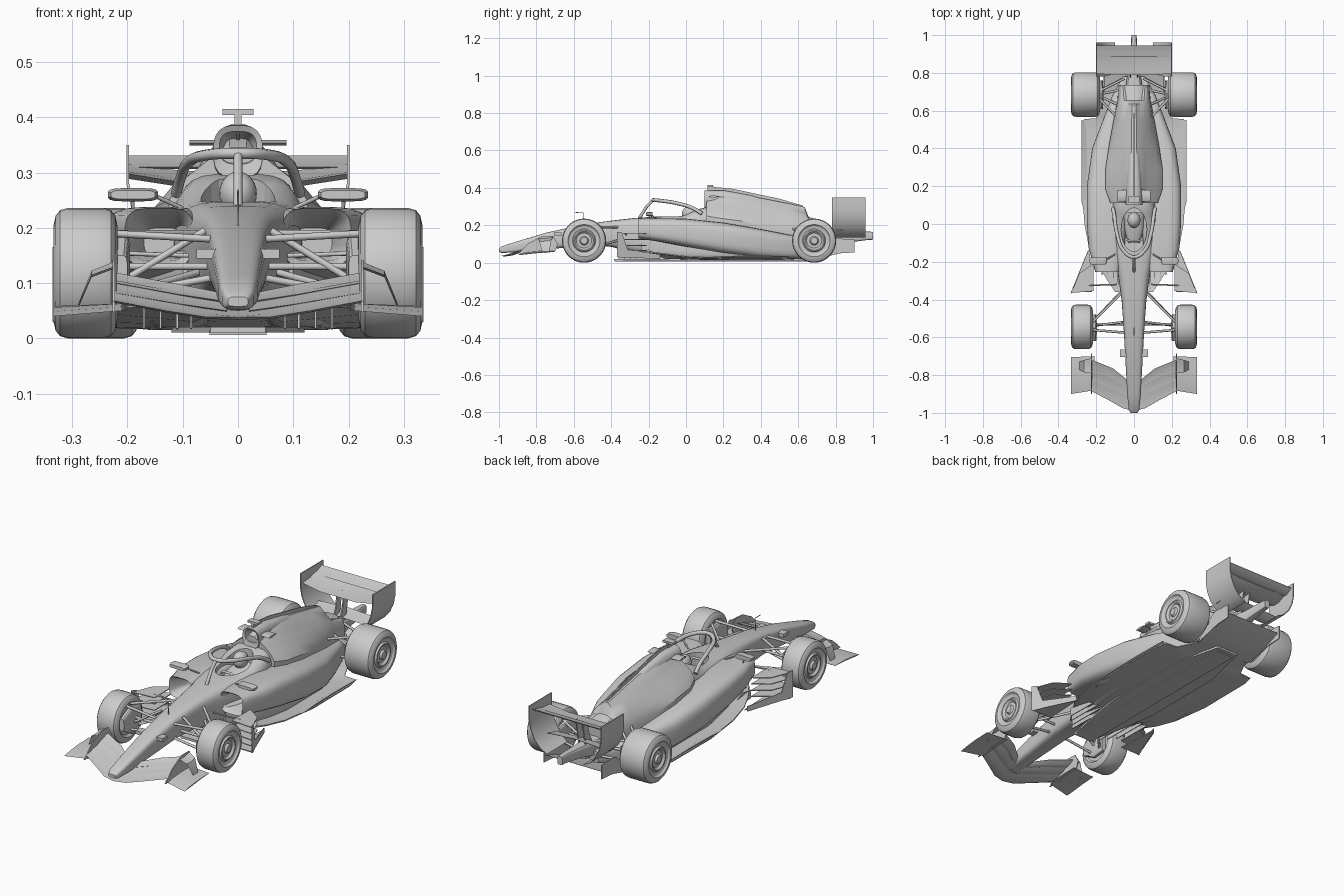
import bpy, bmesh, math


def make(name, rings, mirror=False, cap=True):
    """Skin a list of equal-length closed rings, optionally mirrored in x."""
    bm = bmesh.new()
    vs = [[bm.verts.new(p) for p in r] for r in rings]
    n = len(rings[0])
    for a, b in zip(vs, vs[1:]):
        for i in range(n):
            j = (i + 1) % n
            bm.faces.new((a[i], a[j], b[j], b[i]))
    if cap:
        bm.faces.new(vs[0])
        bm.faces.new(vs[-1])
    bmesh.ops.recalc_face_normals(bm, faces=bm.faces[:])
    me = bpy.data.meshes.new(name)
    bm.to_mesh(me)
    bm.free()
    ob = bpy.data.objects.new(name, me)
    bpy.context.collection.objects.link(ob)
    if mirror:
        ob.modifiers.new("mirror", 'MIRROR').use_mirror_merge = False
    return ob


def hull(name, rows, e=3.0, mirror=False, n=24):
    """Loft of rounded-box sections; row = y, x0, x1, z0, z1."""
    def s(v):
        return math.copysign(abs(v) ** (2 / e), v)
    rings = []
    for y, x0, x1, z0, z1 in rows:
        ang = [2 * math.pi * (i + .5) / n for i in range(n)]
        rings.append([((x0 + x1) / 2 + (x1 - x0) / 2 * s(math.cos(a)), y,
                       (z0 + z1) / 2 + (z1 - z0) / 2 * s(math.sin(a))) for a in ang])
    return make(name, rings, mirror)


def plate(name, pts, axis, at, t, mirror=False):
    """Flat polygon with thickness; axis x takes (y, z) points, axis z takes (x, y)."""
    def p(a, b, d):
        return (d, a, b) if axis == 'x' else (a, b, d)
    return make(name, [[p(a, b, at + d) for a, b in pts] for d in (-t / 2, t / 2)], mirror)


def wing(name, rows, t=.006, camber=-.006, mirror=True):
    """Aerofoil strip; row = x, lead y, lead z, trail y, trail z."""
    rings = []
    for x, ly, lz, ty, tz in rows:
        r = []
        for f, d in ((0, 0), (.2, .5), (.55, .5), (1, .1), (1, -.1), (.55, -.5), (.2, -.5)):
            r.append((x, ly + (ty - ly) * f,
                      lz + (tz - lz) * f + d * t + camber * 4 * f * (1 - f)))
        rings.append(r)
    return make(name, rings, mirror)


def tube(name, pts, r, mirror=False, smooth=False):
    cu = bpy.data.curves.new(name, 'CURVE')
    cu.dimensions = '3D'
    cu.bevel_depth, cu.bevel_resolution, cu.use_fill_caps = r, 2, True
    if smooth:
        sp = cu.splines.new('BEZIER')
        sp.bezier_points.add(len(pts) - 1)
        for b, p in zip(sp.bezier_points, pts):
            b.co = p
            b.handle_left_type = b.handle_right_type = 'AUTO'
    else:
        sp = cu.splines.new('POLY')
        sp.points.add(len(pts) - 1)
        for b, p in zip(sp.points, pts):
            b.co = (*p, 1)
    ob = bpy.data.objects.new(name, cu)
    bpy.context.collection.objects.link(ob)
    if mirror:
        ob.modifiers.new("mirror", 'MIRROR').use_mirror_merge = False


def box(name, x0, x1, y0, y1, z0, z1, mirror=False):
    return plate(name, [(x0, y0), (x1, y0), (x1, y1), (x0, y1)], 'z', (z0 + z1) / 2, z1 - z0, mirror)


def wheel(name, xi, xo, y):
    prof = [(xi + .012, .03), (xi + .01, .075), (xi, .085), (xi + .004, .104), (xi + .012, .114),
            (xi + .026, .118), (xo - .026, .118), (xo - .012, .114), (xo - .004, .104), (xo, .086),
            (xo - .008, .078), (xo - .012, .062), (xo - .004, .056), (xo - .004, .05),
            (xo - .014, .04), (xo - .012, .024), (xo - .002, .018), (xo - .002, .008)]
    n = 36
    make(name, [[(x, y + r * math.cos(2 * math.pi * i / n), .118 + r * math.sin(2 * math.pi * i / n))
                 for i in range(n)] for x, r in prof], True)


# wheels
wheel("front_wheels", .218, .334, -.545)
wheel("rear_wheels", .18, .334, .685)

# nose and central body: y, half width, z0, z1
body_rows = [(-1, .018, .058, .075), (-.985, .028, .052, .088), (-.9, .036, .056, .115),
             (-.75, .044, .07, .16), (-.55, .055, .09, .205), (-.4, .066, .085, .225),
             (-.27, .085, .05, .24), (-.15, .115, .03, .247), (-.02, .125, .02, .252),
             (.06, .12, .02, .285), (.12, .11, .02, .3), (.25, .09, .02, .27), (.5, .07, .03, .2), (.72, .05, .06, .15)]
body = hull("main_body", [(y, -w, w, a, b) for y, w, a, b in body_rows], 4, n=28)

# cockpit opening
cutter = make("cockpit_cutter", [[(.068 * math.cos(i * math.pi / 12), -.03 + .115 * math.sin(i * math.pi / 12), z)
                                  for i in range(24)] for z in (.17, .4)])
cutter.hide_render = True
cutter.hide_set(True)
mod = body.modifiers.new("opening", 'BOOLEAN')
mod.operation, mod.object, mod.solver = 'DIFFERENCE', cutter, 'EXACT'

# driver
bpy.ops.mesh.primitive_uv_sphere_add(segments=20, ring_count=12, radius=.038, location=(0, .02, .262))
helmet = bpy.context.object
helmet.name = "helmet"
helmet.scale = (.9, 1.1, 1.05)
hull("driver_torso", [(-.1, -.03, .03, .16, .2), (-.02, -.055, .055, .16, .225), (.06, -.055, .055, .16, .24)], 2.5)
tube("steering_wheel", [(-.035, -.085, .225), (-.02, -.09, .24), (.02, -.09, .24), (.035, -.085, .225)], .006)

# air intake and sloping engine cover: y, ridge w, ridge z, mid w, mid z, low w, low z
hull("air_intake", [(.16, -.02, .02, .33, .36), (.105, -.034, .034, .315, .375), (.1, -.045, .045, .29, .386),
                    (.2, -.043, .043, .25, .388), (.35, -.034, .034, .24, .36), (.45, -.022, .022, .22, .33)], 2.8, n=20)
cover = []
for y, ws, zt, wm, zm, wl, zl in [(.11, .03, .345, .07, .31, .125, .25), (.18, .034, .372, .076, .305, .15, .238),
                                  (.3, .032, .362, .08, .293, .15, .222), (.42, .028, .342, .08, .272, .132, .195),
                                  (.55, .024, .316, .076, .25, .108, .165), (.635, .022, .298, .072, .235, .092, .15),
                                  (.655, .04, .245, .07, .225, .088, .145), (.735, .05, .222, .07, .205, .08, .125)]:
    side = [(ws * .5, zt), (ws, zt - .012), ((ws + wm) / 2 - .002, (zt + zm) / 2), (wm, zm),
            ((wm + wl) / 2 + .006, (zm + zl) / 2 + .004), (wl, zl), (wl * .98, .06)]
    cover.append([(x, y, z) for x, z in side] + [(-x, y, z) for x, z in reversed(side)])
make("engine_cover", cover)
plate("engine_fin", [(.115, .37), (.12, .408), (.25, .395), (.5, .342), (.625, .305), (.65, .245), (.65, .2), (.3, .3)],
      'x', 0, .005)
box("camera_pod", -.028, .028, .115, .145, .404, .415)
box("camera_stem", -.006, .006, .115, .15, .38, .408)
wing("intake_winglet", [(.03, .12, .354, .18, .354), (.088, .12, .354, .18, .354)], .01, 0)

# halo
tube("halo_ring", [(.112, .085, .262), (.104, .04, .29), (.09, -.05, .318), (.056, -.14, .332), (0, -.175, .335),
                   (-.056, -.14, .332), (-.09, -.05, .318), (-.104, .04, .29), (-.112, .085, .262)], .01, smooth=True)
tube("halo_pillar", [(0, -.175, .335), (0, -.21, .3), (0, -.25, .238)], .008)

# undercut sidepods with recessed inlets, over a narrower lower body
hull("sidepods", [(-.14, .1, .17, .15, .2), (-.24, .09, .195, .14, .225), (-.255, .08, .205, .13, .236),
                  (-.13, .05, .24, .11, .238), (0, .04, .25, .085, .236), (.2, .04, .25, .05, .215),
                  (.4, .04, .222, .025, .18), (.55, .03, .165, .02, .15), (.68, .02, .115, .03, .13),
                  (.78, .01, .06, .06, .12)], 3.6, True)
hull("lower_body", [(-.24, .04, .1, .04, .16), (-.1, .04, .17, .02, .16), (.1, .04, .205, .015, .13),
                    (.4, .03, .2, .015, .1), (.6, .02, .12, .02, .08)], 4, True)

# mirrors
hull("mirrors", [(-.215, .15, .23, .252, .268), (-.2, .144, .236, .248, .272), (-.178, .146, .234, .249, .271)], 4, True, 16)
tube("mirror_stalks", [(.1, -.16, .235), (.15, -.19, .258)], .004, True)
tube("mirror_posts", [(.19, -.18, .23), (.19, -.19, .255)], .003, True)

# central floor with plank, raised tunnels either side and diffuser
half = [(.05, -.385), (.09, -.2), (.12, 0), (.12, .45), (.06, .7)]
plate("floor", half + [(-x, y) for x, y in reversed(half)], 'z', .016, .01)
box("plank", -.052, .052, -.38, .68, .006, .014)
make("floor_tunnels", [[(a, y, z), (b, y, zo), (b, y, zo + .006), (a, y, z + .006)] for y, a, b, z, zo in
                       ((-.36, .045, .1, .045, .06), (-.2, .08, .205, .03, .055), (-.12, .09, .24, .024, .045),
                        (0, .1, .262, .018, .03), (.2, .1, .277, .015, .02), (.5, .1, .275, .015, .02),
                        (.555, .08, .265, .016, .022), (.56, .08, .2, .017, .022), (.63, .06, .165, .022, .024),
                        (.7, .03, .16, .03, .03))], True)
wing("floor_edge", [(.25, .0, .022, .54, .022), (.278, .12, .03, .55, .035)], .005, .004)
wing("diffuser", [(-.16, .66, .022, .89, .088), (.16, .66, .022, .89, .088)], .006, -.01, False)
plate("diffuser_sides", [(.68, .015), (.82, .05), (.9, .055), (.9, .125), (.8, .13), (.7, .06)], 'x', .16, .005, True)

# bargeboards: horizontal slats, front post and low outer strip
plate("barge_base", [(.222, -.36), (.334, -.36), (.235, -.13)], 'z', .03, .005, True)
for i, z in enumerate((.062, .092, .124, .155)):
    plate("barge_slat_%d" % i, [(.215, -.355), (.332, -.365), (.29, -.26), (.215, -.21)], 'z', z, .004, True)
make("barge_board", [[(x, y, a), (x, y, b), (x + .004, y, b), (x + .004, y, a)] for x, y, a, b in
                     ((.332, -.368, .03, .165), (.322, -.342, .03, .16), (.31, -.312, .028, .07), (.24, -.14, .02, .045))], True)
tube("barge_stay", [(.09, -.32, .15), (.24, -.325, .155)], .004, True)
for i, x in enumerate((.085, .11, .14, .17)):
    plate("floor_fence_%d" % i, [(-.36 + i * .03, .018), (-.36 + i * .03, .06), (-.2, .07), (-.1, .016)],
          'x', x, .004, True)

# front wing
wing("front_wing_main", [(0, -.99, .038, -.91, .05), (.06, -.975, .039, -.89, .055), (.13, -.935, .05, -.855, .069),
                         (.225, -.885, .068, -.815, .086)])
wing("front_wing_middle", [(.02, -.925, .05, -.855, .07), (.11, -.88, .063, -.8, .084), (.22, -.83, .082, -.765, .104)])
wing("front_wing_flap", [(.03, -.87, .068, -.83, .082), (.11, -.82, .08, -.765, .098), (.22, -.78, .1, -.72, .118)])
wing("front_footplate", [(.21, -.88, .05, -.7, .062), (.334, -.9, .04, -.705, .058)], .005, .004)
plate("front_endplate", [(-.9, .048), (-.7, .06), (-.685, .1), (-.71, .142), (-.77, .142), (-.84, .105)], 'x', .225, .005, True)
wing("front_dive_plane", [(.225, -.79, .13, -.71, .138), (.265, -.785, .115, -.72, .122), (.29, -.77, .06, -.73, .06)], .004)
box("nose_cameras", .04, .075, -.705, -.665, .145, .162, True)
tube("nose_sensor", [(0, -.55, .2), (0, -.55, .268), (0, -.59, .268)], .002)

# rear wing; endplates curve inward to the beam wing
wing("rear_wing_main", [(-.2, .795, .298, .9, .315), (-.1, .79, .282, .9, .302), (.1, .79, .282, .9, .302),
                        (.2, .795, .298, .9, .315)], .012, -.01, False)
wing("rear_wing_flap", [(-.2, .885, .31, .945, .33), (.2, .885, .31, .945, .33)], .008, -.006, False)
make("rear_endplate", [[(x, ya, z), (x + .005, ya, z), (x + .005, .96, z), (x, .96, z)] for x, ya, z in
                       ((.197, .782, .35), (.197, .78, .28), (.188, .78, .235), (.168, .78, .19),
                        (.138, .785, .155), (.1, .8, .135))], True)
wing("beam_wing", [(-.16, .8, .175, .87, .19), (0, .8, .18, .87, .2), (.16, .8, .175, .87, .19)], .008, -.006, False)
plate("rear_wing_pillar", [(.76, .13), (.82, .13), (.84, .24), (.85, .29), (.81, .285), (.8, .22)], 'x', .018, .006, True)
hull("tail_structure", [(.7, -.05, .05, .07, .17), (.85, -.025, .025, .105, .165), (.96, -.016, .016, .12, .168),
                        (1, -.014, .014, .123, .165)], 4, n=16)

# suspension arms, inner point to wheel point
arms = {"front": [((.06, -.36, .19), (.23, -.53, .19)), ((.05, -.575, .18), (.23, -.56, .19)),
                  ((.07, -.36, .12), (.23, -.53, .075)), ((.045, -.575, .11), (.23, -.56, .075)),
                  ((.06, -.52, .195), (.23, -.54, .09)), ((.045, -.53, .13), (.23, -.53, .13))],
        "rear": [((.075, .55, .18), (.19, .67, .18)), ((.05, .77, .17), (.19, .7, .18)),
                 ((.07, .55, .1), (.19, .67, .075)), ((.04, .78, .1), (.19, .7, .075)),
                 ((.06, .62, .2), (.19, .68, .09)), ((.03, .72, .12), (.19, .685, .118))]}
for end, items in arms.items():
    for i, (a, b) in enumerate(items):
        tube("%s_suspension_arm_%d" % (end, i), [a, b], .0065, True)
hull("front_brake_duct", [(-.62, .2, .225, .09, .15), (-.55, .195, .225, .05, .19), (-.48, .2, .225, .06, .18)], 4, True, 16)
hull("rear_brake_duct", [(.61, .165, .19, .08, .16), (.69, .16, .19, .05, .19), (.76, .165, .19, .07, .17)], 4, True, 16)

# smooth the curved skins, keep edges crisp
bpy.ops.object.select_all(action='DESELECT')
for ob in bpy.context.scene.objects:
    if ob.type == 'MESH' and ob is not cutter:
        ob.select_set(True)
        bpy.context.view_layer.objects.active = ob
bpy.ops.object.shade_smooth_by_angle(angle=math.radians(30))
